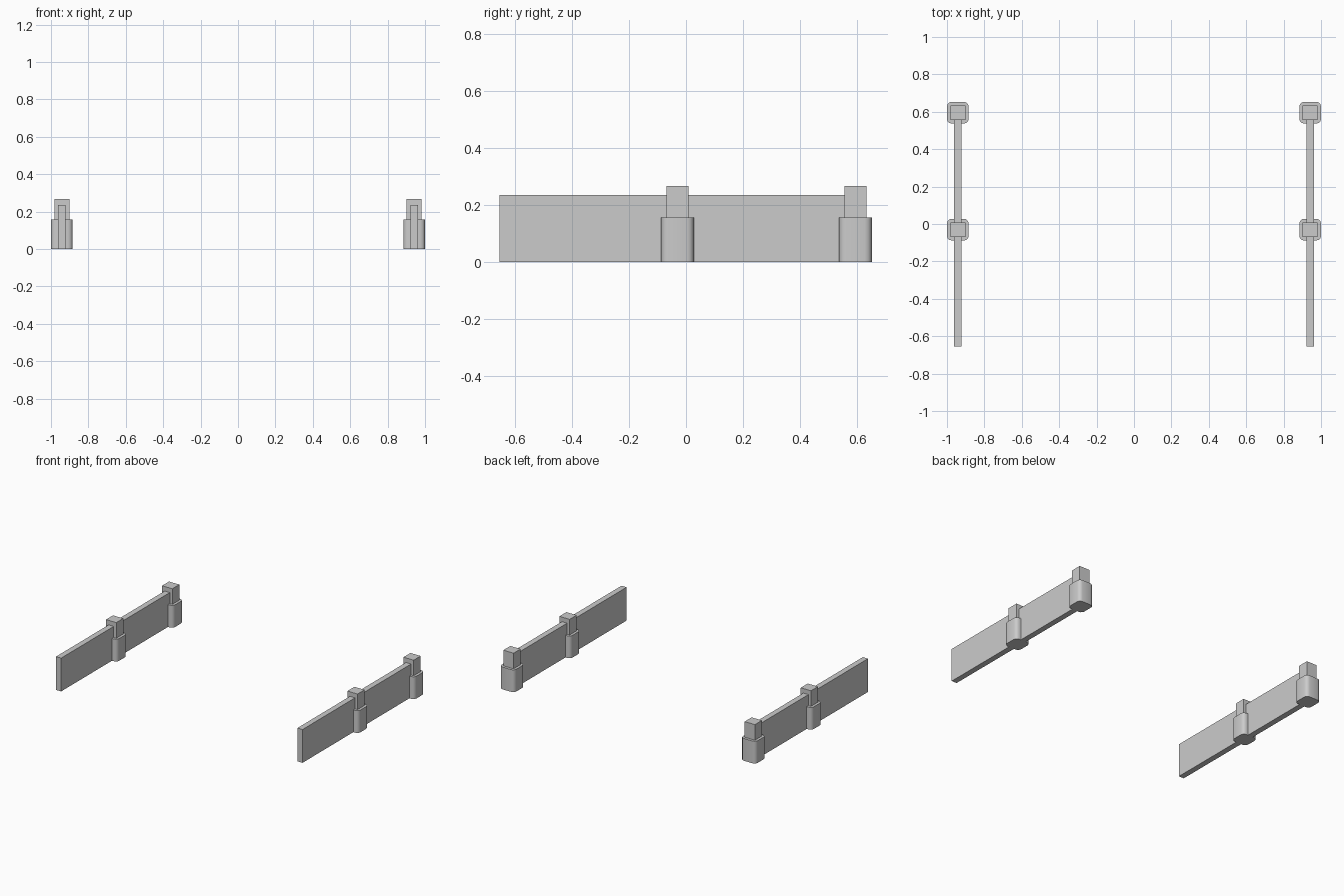
import bpy, bmesh

if "Cube" in bpy.data.objects:
    bpy.data.objects.remove(bpy.data.objects["Cube"])

X = 0.942            # distance of each barrier from the centre line
POST_Y = (-0.03, 0.595)
SPAN = 0.625         # panel length, post to post


def box(name, x, y0, y1, z0, z1, width, corner=0.0):
    bm = bmesh.new()
    bmesh.ops.create_cube(bm, size=1)
    for v in bm.verts:
        v.co.x = x + v.co.x * width
        v.co.y = y1 if v.co.y > 0 else y0
        v.co.z = z1 if v.co.z > 0 else z0
    if corner:
        upright = [e for e in bm.edges
                   if abs(e.verts[0].co.z - e.verts[1].co.z) > 1e-4]
        bmesh.ops.bevel(bm, geom=upright, offset=corner, segments=3,
                        profile=0.5, affect='EDGES')
    mesh = bpy.data.meshes.new(name)
    bm.to_mesh(mesh)
    bm.free()
    ob = bpy.data.objects.new(name, mesh)
    bpy.context.collection.objects.link(ob)
    if corner:
        bpy.ops.object.select_all(action='DESELECT')
        ob.select_set(True)
        bpy.context.view_layer.objects.active = ob
        bpy.ops.object.shade_smooth_by_angle(angle=0.7)
    return ob


for side, x in (("left", -X), ("right", X)):
    for place, y in zip(("middle", "rear"), POST_Y):
        # rounded footing
        box(f"{side}_{place}_footing", x, y - 0.058, y + 0.058, 0, 0.157, 0.116, 0.025)
        # square post rising from the footing
        box(f"{side}_{place}_post", x, y - 0.039, y + 0.039, 0.15, 0.267, 0.08)
        # flat panel running forward from the post
        box(f"{side}_{place}_panel", x, y - SPAN, y, 0, 0.235, 0.04)
